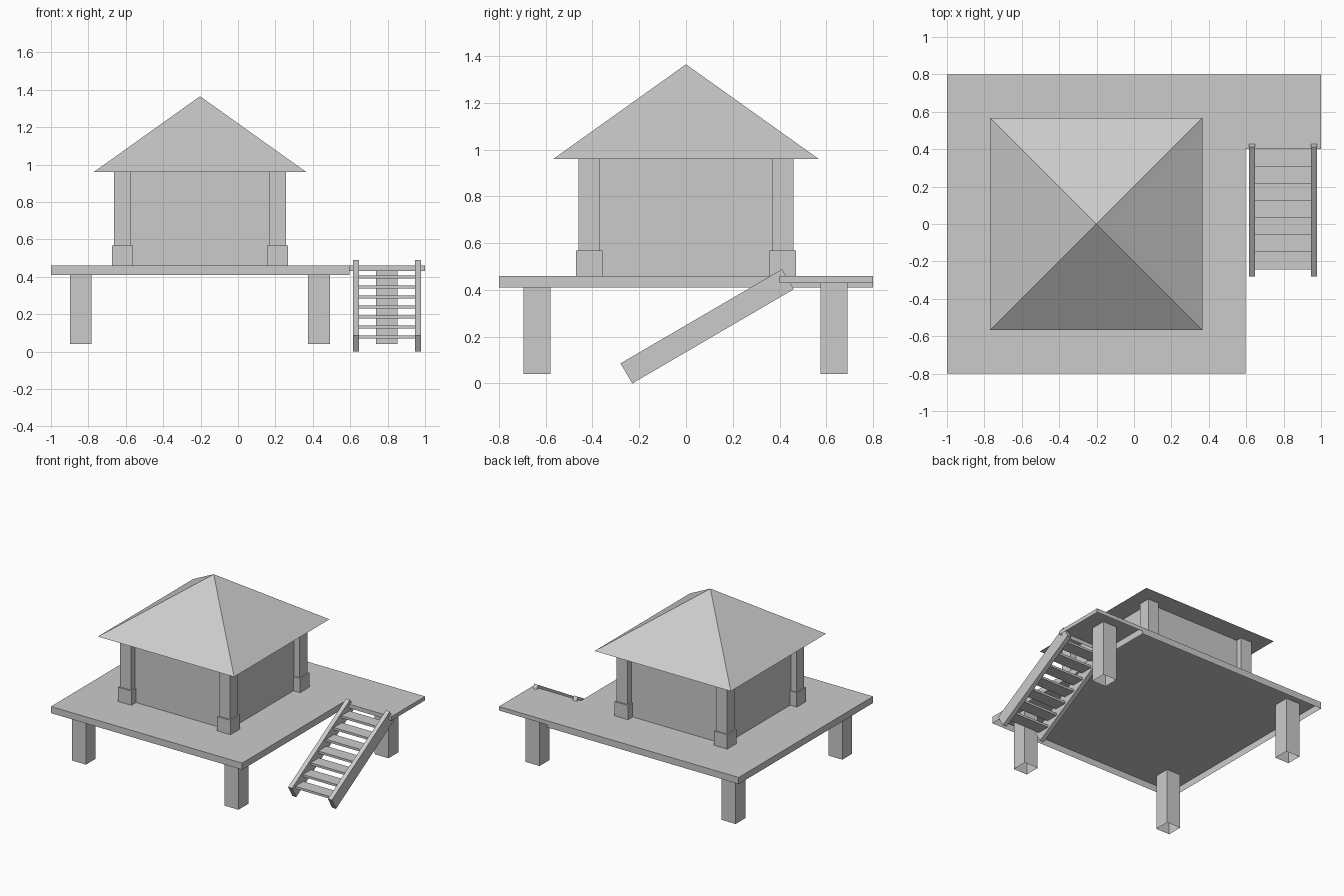
import bpy
import bmesh
import math
from mathutils import Matrix, Vector

cube = bpy.data.objects.get("Cube")
if cube:
    bpy.data.objects.remove(cube, do_unlink=True)

# Single plain material
grey = bpy.data.materials.new("plain grey")
grey.use_nodes = True
colour = (0.6, 0.6, 0.6, 1)
grey.diffuse_color = colour
grey.node_tree.nodes["Principled BSDF"].inputs["Base Color"].default_value = colour


def add_object(name, bm):
    mesh = bpy.data.meshes.new(name)
    bm.normal_update()
    bm.to_mesh(mesh)
    bm.free()
    mesh.materials.append(grey)
    obj = bpy.data.objects.new(name, mesh)
    bpy.context.collection.objects.link(obj)
    return obj


def box(name, low, high, open_bottom=False):
    """Box between two corners, optionally without its bottom face."""
    low, high = Vector(low), Vector(high)
    bm = bmesh.new()
    bmesh.ops.create_cube(bm, size=1)
    bmesh.ops.scale(bm, vec=high - low, verts=bm.verts)
    bmesh.ops.translate(bm, vec=(low + high) / 2, verts=bm.verts)
    if open_bottom:
        bm.normal_update()
        bottom = [f for f in bm.faces if f.normal.z < -0.9]
        bmesh.ops.delete(bm, geom=bottom, context='FACES_ONLY')
    return add_object(name, bm)


def column(name, x, y, half, z0, z1, open_bottom=False):
    return box(name, (x - half, y - half, z0), (x + half, y + half, z1), open_bottom)


DECK_TOP, EAVES = 0.46, 0.96
DECK_EDGE = 0.595

# Platform and side landing, hollow underneath
box("deck", (-1, -0.8, 0.41), (DECK_EDGE, 0.8, DECK_TOP), True)
box("landing", (DECK_EDGE, 0.4, 0.43), (1, 0.8, DECK_TOP), True)

# Stilts
stilts = {"front_right": (-0.84, -0.637), "front_left": (0.433, -0.637),
          "back_right": (-0.84, 0.633), "back_left": (0.795, 0.633)}
for place, (x, y) in stilts.items():
    column("stilt_" + place, x, y, 0.058, 0.04, DECK_TOP - 0.002, True)

# House walls with corner posts on square footings
HOUSE_X, HALF = -0.203, 0.414
column("walls", HOUSE_X, 0, HALF, DECK_TOP, EAVES)
for side, sx in (("right", -1), ("left", 1)):
    for end, sy in (("front", -1), ("back", 1)):
        x, y = HOUSE_X + sx * HALF, sy * HALF
        column(f"post_{end}_{side}", x, y, 0.046, DECK_TOP, EAVES)
        column(f"footing_{end}_{side}", x, y, 0.056, DECK_TOP, 0.568)

# Pyramid roof
bm = bmesh.new()
bmesh.ops.create_cone(bm, cap_ends=True, segments=4, radius1=0.568 * math.sqrt(2),
                      radius2=0, depth=1.365 - EAVES)
bmesh.ops.remove_doubles(bm, verts=bm.verts, dist=0.0001)
# Align the square base with the walls
turn = max(bm.verts, key=lambda v: v.co.xy.length).co
angle = math.pi / 4 - math.atan2(turn.y, turn.x)
bmesh.ops.rotate(bm, verts=bm.verts, matrix=Matrix.Rotation(angle, 3, 'Z'))
bmesh.ops.translate(bm, verts=bm.verts, vec=(HOUSE_X, 0, (EAVES + 1.365) / 2))
add_object("roof", bm)

# Stair stringers: side profile extruded across x
profile = [(-0.28, 0.086), (-0.23, 0), (0.461, 0.403), (0.411, 0.489)]
for side, x0, x1 in (("right", 0.614, 0.647), ("left", 0.946, 0.979)):
    bm = bmesh.new()
    face = bm.faces.new([bm.verts.new((x0, y, z)) for y, z in profile])
    result = bmesh.ops.extrude_face_region(bm, geom=[face])
    moved = [g for g in result["geom"] if isinstance(g, bmesh.types.BMVert)]
    bmesh.ops.translate(bm, verts=moved, vec=(x1 - x0, 0, 0))
    bmesh.ops.recalc_face_normals(bm, faces=bm.faces)
    add_object("stringer_" + side, bm)

# Stair treads
for i in range(7):
    y, z = -0.242 + i * 0.0917, 0.069 + i * 0.0535
    box(f"tread_{i + 1}", (0.647, y, z), (0.946, y + 0.097, z + 0.017))
